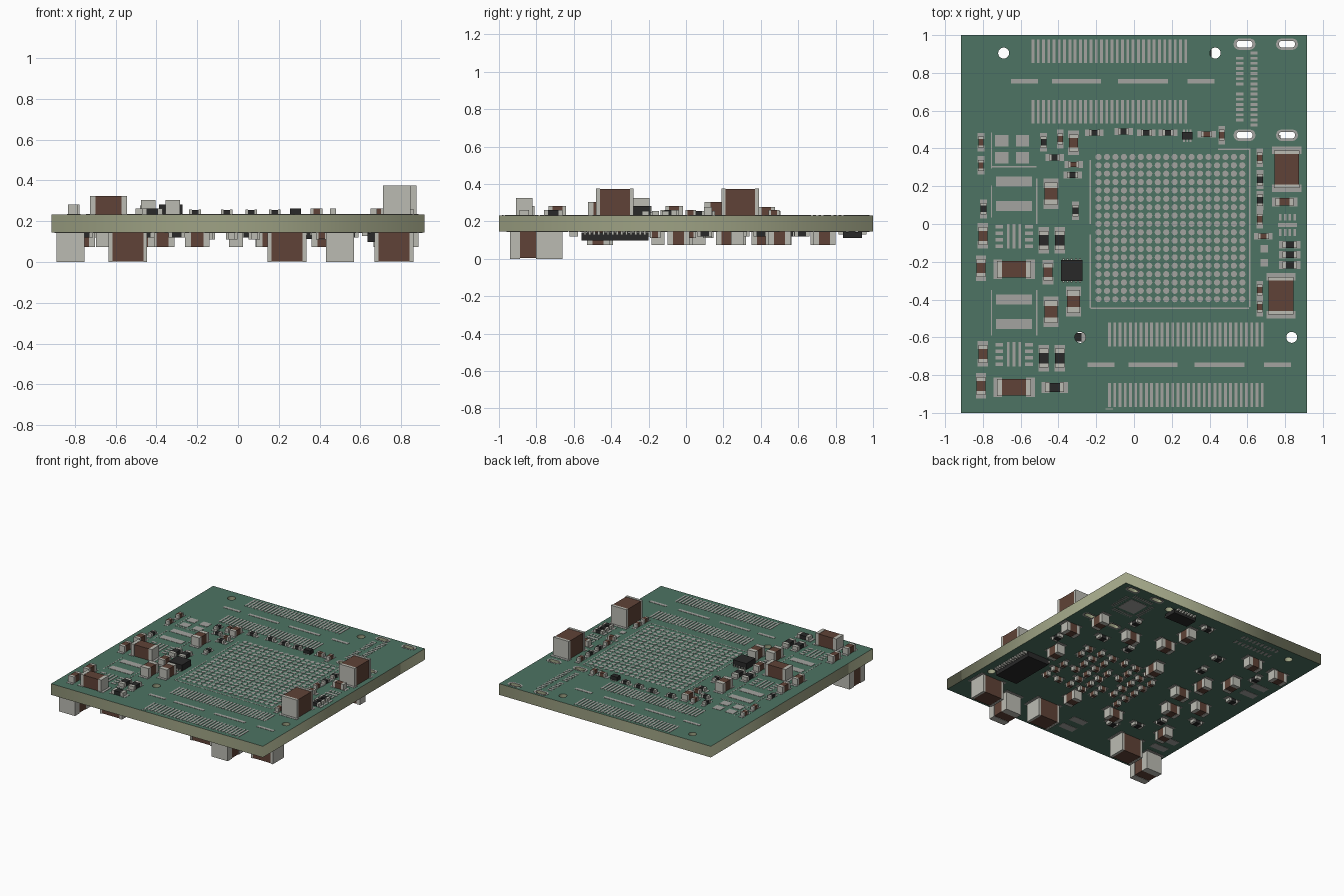
import bpy, bmesh, math
from mathutils import Matrix

if "Cube" in bpy.data.objects:
    bpy.data.objects.remove(bpy.data.objects["Cube"])

TOP, BOT = 0.232, 0.145


def material(name, r, g, b):
    m = bpy.data.materials.new(name)
    m.diffuse_color = (r, g, b, 1)
    m.use_nodes = True
    m.node_tree.nodes["Principled BSDF"].inputs["Base Color"].default_value = m.diffuse_color
    return m


MATS = [material("solder_mask", .075, .175, .125), material("laminate", .34, .36, .23),
        material("pad_metal", .37, .37, .35), material("terminal", .50, .50, .45),
        material("ceramic", .115, .055, .038), material("black_body", .022, .022, .022)]
MASK, EDGE, PAD, TERM, BROWN, BLACK = range(6)
parts = {}


def box(part, x, y, sx, sy, h, mat, side=1, lift=0.0):
    """Box resting on the top (side=1) or hanging from the bottom (side=-1)."""
    bm = parts.setdefault(part, bmesh.new())
    z = TOP + lift + h / 2 if side > 0 else BOT - lift - h / 2
    g = bmesh.ops.create_cube(bm, size=1, matrix=Matrix.Translation((x, y, z)) @ Matrix.Diagonal((sx, sy, h, 1)))
    for f in {f for v in g["verts"] for f in v.link_faces}:
        f.material_index = mat


def pad(x, y, sx, sy, side=1):
    box("top_pads" if side > 0 else "bottom_pads", x, y, sx, sy, .002, PAD, side)


def chip(part, x, y, length, width, h, axis, mat, side=1, term=.22):
    """Two-terminal part: pads, end terminals and a coloured body."""
    def place(off, l, w, hh, m, p):
        if axis == "x":
            box(p, x + off, y, l, w, hh, m, side)
        else:
            box(p, x, y + off, w, l, hh, m, side)
    t = length * term
    for s in (-1, 1):
        place(s * (length / 2 - t / 2), t, width, h, TERM, part)
        place(s * (length / 2 - t / 2 + .01), t + .02, width * 1.15, .002, PAD,
              "top_pads" if side > 0 else "bottom_pads")
    place(0, length - 2 * t, width * .97, h * .98, mat, part)


def chips(part, spots, length, width, h, axis, mat, side=1, term=.22):
    for x, y in spots:
        chip(part, x, y, length, width, h, axis, mat, side, term)


def plate(name, loops, z0, z1, mats):
    """Flat outline with holes, extruded."""
    cu = bpy.data.curves.new(name, "CURVE")
    cu.dimensions, cu.fill_mode, cu.extrude = "2D", "BOTH", (z1 - z0) / 2
    for pts in loops:
        sp = cu.splines.new("POLY")
        sp.points.add(len(pts) - 1)
        for p, (x, y) in zip(sp.points, pts):
            p.co = (x, y, 0, 1)
        sp.use_cyclic_u = True
    ob = bpy.data.objects.new(name, cu)
    ob.location.z = (z0 + z1) / 2
    bpy.context.collection.objects.link(ob)
    bpy.ops.object.select_all(action="DESELECT")
    ob.select_set(True)
    bpy.context.view_layer.objects.active = ob
    bpy.ops.object.convert(target="MESH")
    me = bpy.context.object.data
    me.materials.clear()
    for m in mats:
        me.materials.append(m)
    for p in me.polygons:
        p.material_index = 0 if abs(p.normal.z) > .5 else len(mats) - 1


def slot(cx, cy, half, r, n=24):
    out = []
    for i in range(n):
        a = 2 * math.pi * (i + .5) / n
        out.append((cx + math.copysign(half, math.cos(a)) + r * math.cos(a), cy + r * math.sin(a)))
    return out


# board with mounting holes and plated slots
X, Y = .915, 1.0
slots = [(x, y) for x in (.585, .81) for y in (.952, .47)]
holes = [(-.69, .905), (.43, .905), (-.285, -.6), (.835, -.6)]
plate("circuit_board", [[(-X, -Y), (X, -Y), (X, Y), (-X, Y)]] + [slot(x, y, 0, .029) for x, y in holes]
      + [slot(x, y, .025, .018) for x, y in slots], BOT, TOP, [MATS[MASK], MATS[EDGE]])
for x, y in slots:
    for side, z in (("top", TOP), ("bottom", BOT - .002)):
        plate("slot_ring_" + side, [slot(x, y, .028, .03), slot(x, y, .025, .018)], z, z + .002, [MATS[PAD]])

# fine-pitch connector footprints
for x0, y0 in ((-.535, .755), (-.13, -.745)):
    for i in range(30):
        for s in (-1, 1):
            pad(x0 + i * .0279, y0 + s * .16, .015, .125)
    for off, w in ((-.04, .142), (.235, .26), (.587, .265), (.895, .142)):
        pad(x0 + off - .005, y0, w, .024)
for i in range(15):
    pad(.635, .905 - i * .0272, .038, .015)
    if i not in (0, 7, 14):
        pad(.56, .905 - i * .0272, .038, .015)

# ball grid footprint
bm = parts.setdefault("ball_grid_pads", bmesh.new())
for i in range(18):
    for j in range(18):
        bmesh.ops.create_cone(bm, cap_ends=True, segments=12, radius1=.0165, radius2=.0165, depth=.002,
                              matrix=Matrix.Translation((-.188 + i * .0448, .355 - j * .0443, TOP + .001)))
for f in bm.faces:
    f.material_index = PAD

# printed outline marks
for x, y, sx, sy in ((.19, -.445, .84, .008), (.612, -.02, .008, .84), (-.232, -.25, .008, .39),
                     (.53, .395, .17, .008), (-.232, .17, .008, .34), (-.754, .39, .006, .19),
                     (-.754, .12, .006, .17), (-.515, .12, .006, .24), (-.754, -.47, .006, .24),
                     (-.515, -.47, .006, .24), (-.635, .303, .24, .006), (-.13, -.98, .04, .006)):
    box("outline_marks", x, y, sx, sy, .001, PAD)

# bare top footprints
for x in (-.7, -.59):
    for y in (.44, .35):
        pad(x, y, .07, .06)
for y in (.225, .095, -.4, -.53):
    pad(-.635, y, .19, .052)
for yc in (-.065, -.69):
    for i in range(3):
        pad(-.665 + i * .03, yc, .014, .13)
    for i in range(4):
        for s in (-1, 1):
            pad(-.635 + s * .079, yc + .05 - i * .034, .04, .018)
for i in range(4):
    for y in (.035, -.045):
        pad(.775 + i * .025, y, .013, .035)
pad(.812, -.005, .1, .02)
for y in (-.13, -.205):
    pad(.69, y, .04, .04)

# top capacitors
cap = "top_capacitors"
chips(cap, [(.808, .29), (.778, -.38)], .20, .135, .143, "y", BROWN, 1, .1)
chips(cap, [(-.635, -.24), (-.635, -.865)], .18, .09, .092, "x", BROWN, 1, .15)
chips(cap, [(-.44, .16), (-.44, -.465), (-.32, -.41)], .12, .07, .072, "y", BROWN, 1, .25)
chips(cap, [(-.32, .43), (-.455, -.255)], .09, .05, .045, "y", BROWN)
chips(cap, [(-.80, -.063), (-.81, -.233), (-.80, -.688), (-.81, -.857)], .095, .048, .05, "y", BROWN)
chips(cap, [(.797, .117)], .095, .042, .045, "x", BROWN)
chips(cap, [(-.81, .433), (-.81, .31), (.665, .35), (.665, .025), (.665, -.35), (.665, -.44),
            (-.39, .45), (.465, .47)], .058, .03, .03, "y", BROWN)
chips(cap, [(.385, .475), (.685, -.065), (-.32, .315)], .058, .03, .03, "x", BROWN)

# top resistors
res = "top_resistors"
chips(res, [(x, y) for x in (-.478, -.393) for y in (-.087, -.71)], .1, .05, .03, "y", BLACK)
chips(res, [(-.42, -.865)], .1, .05, .03, "x", BLACK)
chips(res, [(-.21, .483), (-.055, .49), (.065, .483), (.18, .483), (-.42, .353), (-.325, .26)],
      .058, .032, .024, "x", BLACK)
chips(res, [(.825, -.11), (.825, -.163), (.825, -.217)], .075, .036, .024, "x", BLACK)
chips(res, [(-.478, .433), (-.797, .08), (-.31, .07), (.668, .235), (.668, .125)], .06, .032, .024, "y", BLACK)

# top packages
box("top_regulator", -.33, -.247, .115, .112, .048, BLACK, 1, .002)
for i in range(5):
    for s in (-1, 1):
        box("regulator_pins", -.374 + i * .022, -.247 + s * .058, .01, .012, .015, TERM)
box("top_small_package", .282, .467, .055, .04, .03, BLACK)
for s in (-1, 1):
    for i in (-1, 0, 1):
        pad(.282 + i * .018, .467 + s * .024, .01, .016)

# bottom bulk capacitors
cap = "bottom_capacitors"
chips(cap, [(-.82, -.845), (.5, -.845)], .19, .138, .145, "y", BROWN, -1, .28)
chips(cap, [(-.54, -.73), (.24, -.73), (.765, -.73)], .19, .138, .145, "x", BROWN, -1, .1)

# bottom medium capacitors
chips(cap, [(.735, .5), (.12, .74), (-.01, .22), (-.43, .26), (-.57, .41), (-.66, -.45),
            (.7, -.04), (.18, -.47)], .12, .07, .072, "y", BROWN, -1, .25)
chips(cap, [(.825, .275), (.15, .53), (-.37, .07), (-.5, .735), (-.76, .7), (-.47, -.15),
            (-.62, 0), (-.2, -.47), (.42, .46)], .12, .07, .072, "x", BROWN, -1, .25)

# bottom decoupling array under the ball grid
for i in range(7):
    for j in range(6):
        if (i * 3 + j * 5) % 7:
            chip(cap, -.14 + i * .11, .12 - j * .095, .056, .032, .034, "xy"[(i + j) % 2], BROWN, -1)
chips("bottom_resistors", [(-.3, -.6), (-.45, -.5), (.55, .3), (-.75, .2), (-.28, .6), (.05, .88), (-.75, -.2)],
      .08, .045, .026, "x", BLACK, -1)
chips("bottom_resistors", [(.5, .62), (.8, .1), (-.3, .4), (-.55, -.35), (.3, .3), (-.68, .55)],
      .08, .045, .026, "y", BLACK, -1)

# bottom leaded packages
box("bottom_memory_package", .73, -.38, .19, .36, .042, BLACK, -1, .004)
for i in range(14):
    for s in (-1, 1):
        box("memory_pins", .73 + s * .108, -.22 - i * .0246, .03, .012, .018, TERM, -1)
box("bottom_logic_package", .31, .89, .2, .1, .03, BLACK, -1, .003)
for i in range(7):
    for s in (-1, 1):
        box("logic_pins", .235 + i * .025, .89 + s * .06, .012, .03, .015, TERM, -1)

# bare bottom footprints
pad(.66, .77, .15, .15, -1)
for i in range(9):
    for s in (-1, 1):
        pad(.58 + i * .02, .77 + s * .115, .01, .035, -1)
        pad(.66 + s * .115, .69 + i * .02, .035, .01, -1)
for x, y in ((-.79, .4), (-.79, -.6), (-.1, -.8)):
    for s in (-1, 1):
        pad(x, y + s * .06, .13, .06, -1)
for i in range(10):
    for y in (.86, .94):
        pad(-.55 + i * .035, y, .018, .04, -1)

# turn each part into an object
for name, bm in parts.items():
    me = bpy.data.meshes.new(name)
    used = sorted({f.material_index for f in bm.faces})
    for f in bm.faces:
        f.material_index = used.index(f.material_index)
    for k in used:
        me.materials.append(MATS[k])
    bm.to_mesh(me)
    bm.free()
    bpy.context.collection.objects.link(bpy.data.objects.new(name, me))
